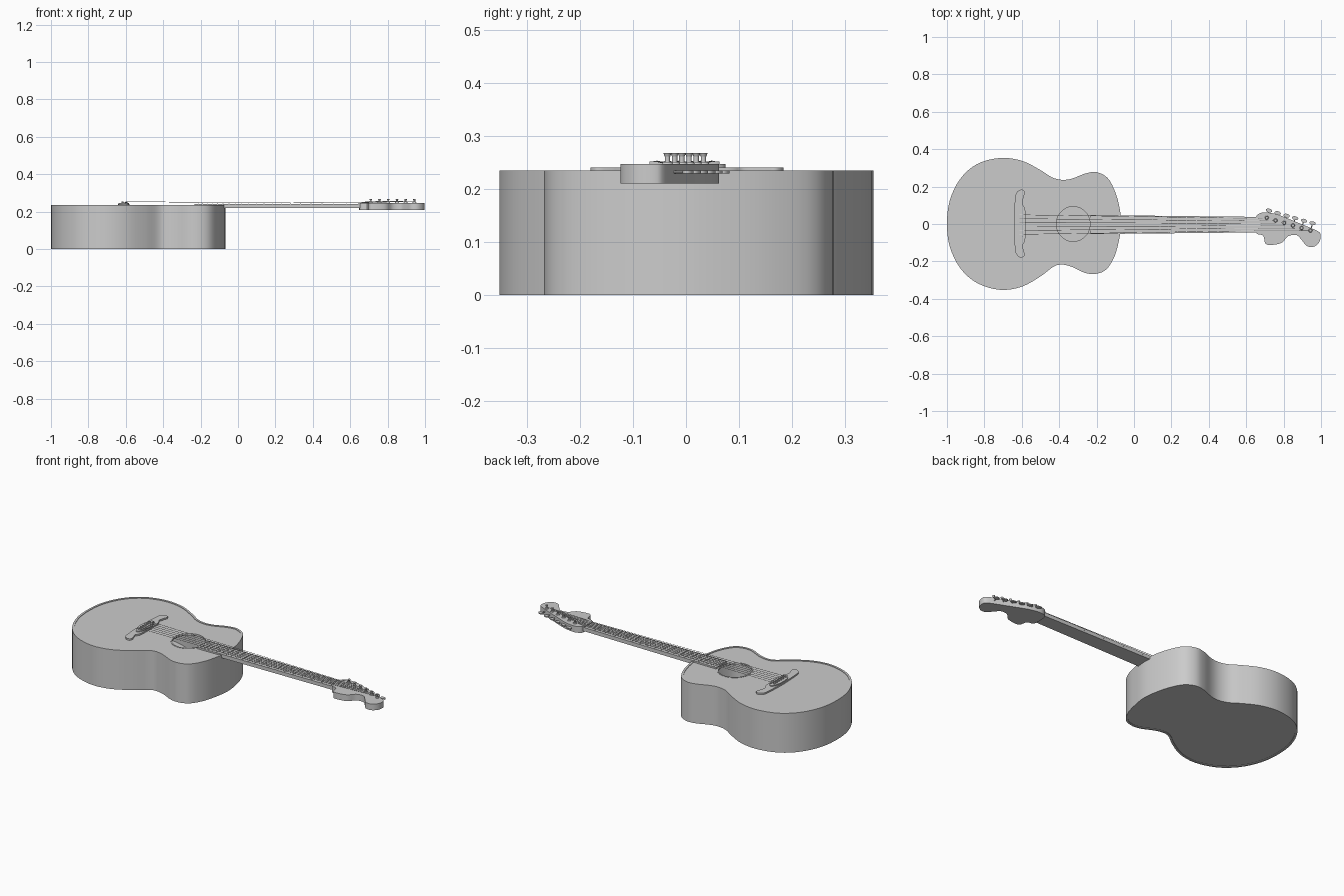
import bpy, math
from mathutils import Vector

if "Cube" in bpy.data.objects:
    bpy.data.objects.remove(bpy.data.objects["Cube"])


def smooth_loop(pts, n=4):
    """Closed Catmull-Rom loop through the given points."""
    out, m = [], len(pts)
    for i in range(m):
        a, b, c, d = (Vector(pts[(i + k) % m]) for k in (-1, 0, 1, 2))
        for s in range(n):
            t = s / n
            out.append(0.5 * (2 * b + (c - a) * t + (2 * a - 5 * b + 4 * c - d) * t * t
                              + (3 * b - a - 3 * c + d) * t ** 3))
    return out


def inset(loop, dist):
    m, out = len(loop), []
    for i in range(m):
        t = (loop[(i + 1) % m] - loop[i - 1]).normalized()
        out.append(loop[i] + Vector((-t.y, t.x)) * dist)
    return out


def ellipse(cx, cy, rx, ry, n=32, rot=0.0):
    out = []
    for i in range(n):
        a = 2 * math.pi * i / n
        u, v = rx * math.cos(a), ry * math.sin(a)
        out.append(Vector((cx + u * math.cos(rot) - v * math.sin(rot),
                           cy + u * math.sin(rot) + v * math.cos(rot))))
    return out


def finish(ob, name):
    ob.name = name
    bpy.ops.object.select_all(action='DESELECT')
    ob.select_set(True)
    bpy.context.view_layer.objects.active = ob
    if ob.type == 'CURVE':
        bpy.ops.object.convert(target='MESH')
        ob = bpy.context.object
    bpy.ops.object.shade_smooth_by_angle(angle=math.radians(35))
    return ob


def plate(name, loops, z0, z1):
    """Flat plate from an outline, further loops are holes."""
    cu = bpy.data.curves.new(name, 'CURVE')
    cu.dimensions = '2D'
    cu.fill_mode = 'BOTH'
    cu.extrude = (z1 - z0) / 2
    for loop in loops:
        sp = cu.splines.new('POLY')
        sp.points.add(len(loop) - 1)
        for p, q in zip(sp.points, loop):
            p.co = (q[0], q[1], 0, 1)
        sp.use_cyclic_u = True
    ob = bpy.data.objects.new(name, cu)
    bpy.context.collection.objects.link(ob)
    ob.location.z = (z0 + z1) / 2
    return finish(ob, name)


def rod(name, a, b, r, r2=None, sides=8):
    a, b = Vector(a), Vector(b)
    bpy.ops.mesh.primitive_cone_add(vertices=sides, radius1=r, radius2=r if r2 is None else r2,
                                    depth=(b - a).length, location=(a + b) / 2)
    ob = bpy.context.object
    ob.rotation_euler = (b - a).to_track_quat('Z', 'Y').to_euler()
    return finish(ob, name)


# Hollow body: sides, back and soundboard
outline = smooth_loop([
    (-1, 0), (-.985, -.12), (-.93, -.235), (-.84, -.315), (-.716, -.352), (-.6, -.335),
    (-.5, -.28), (-.43, -.228), (-.385, -.217), (-.33, -.23), (-.26, -.262), (-.2, -.266),
    (-.145, -.24), (-.103, -.17), (-.08, -.085), (-.068, 0), (-.078, .09), (-.1, .17),
    (-.14, .245), (-.2, .277), (-.26, .27), (-.33, .243), (-.385, .236), (-.44, .25),
    (-.5, .288), (-.6, .338), (-.716, .353), (-.84, .32), (-.93, .24), (-.985, .125)])
inner = inset(outline, .012)
hole = ellipse(-.325, 0, .09, .093, 48)
plate("body_sides", [outline, inner], 0, .235)
plate("body_back", [inner], .003, .012)
plate("soundboard", [inner, hole], .222, .232)
plate("soundhole_ring", [ellipse(-.325, 0, .097, .1, 48), hole], .230, .2335)

# Neck and fretboard
plate("neck", [[(-.075, -.052), (.66, -.044), (.66, .038), (-.075, .046)]], .219, .236)
plate("fretboard", [[(-.232, -.054), (.655, -.045), (.655, .038), (-.232, .048)]], .231, .241)


def neck_half(x):
    return .042 + (.65 - x) * .0102


for i in range(1, 21):
    x = .65 - 1.26 * (1 - 2 ** (-i / 12))
    h = neck_half(x) - .001
    plate("fret", [[(x - .002, -h - .003), (x + .002, -h - .003),
                    (x + .002, h - .003), (x - .002, h - .003)]], .240, .2425)
plate("nut", [[(.645, -.045), (.657, -.045), (.657, .038), (.645, .038)]], .235, .247)
for i in (3, 5, 7, 9, 15, 17):
    x = .65 - 1.26 * (1 - 2 ** (-(i - .5) / 12))
    plate("fret_marker", [ellipse(x, -.003, .006, .006, 12)], .240, .2415)

# Headstock
head = smooth_loop([
    (.652, -.046), (.69, -.062), (.703, -.105), (.735, -.112), (.79, -.1), (.825, -.065),
    (.87, -.06), (.9, -.09), (.925, -.118), (.96, -.122), (.99, -.098), (.998, -.06),
    (.985, -.04), (.93, -.015), (.85, .018), (.77, .05), (.71, .072 - .01), (.675, .058),
    (.652, .036)])
plate("headstock", [head], .21, .247)

# Bridge with curled wings, raised oval, saddle and pins
bridge = smooth_loop([
    (-.605, -.18), (-.585, -.168), (-.59, -.14), (-.597, -.115), (-.582, -.085), (-.58, -.003),
    (-.582, .079), (-.597, .109), (-.59, .145), (-.583, .17), (-.603, .184), (-.63, .165),
    (-.637, .12), (-.64, .07), (-.642, -.003), (-.64, -.07), (-.637, -.12), (-.63, -.16)])
plate("bridge", [bridge], .231, .241)
plate("bridge_oval", [ellipse(-.611, -.003, .028, .078)], .240, .247)
plate("saddle", [ellipse(-.598, -.003, .006, .066, 24)], .246, .252)

# Strings, posts and tuners, one set per string
for i in range(6):
    k = i / 5
    yb, yn = .049 - .104 * k, .03 - .066 * k
    post = Vector((.71 + .233 * k, .033 - .068 * k, 0))
    rod("bridge_pin", (-.617, yb, .24), (-.617, yb, .253), .005, .006, 10)
    path = [(-.617, yb, .248), (-.598, yb, .2525), (.651, yn, .2475), (post.x, post.y, .256)]
    for a, b in zip(path, path[1:]):
        rod("string", a, b, .0013, sides=6)
    rod("post_base", post + Vector((0, 0, .246)), post + Vector((0, 0, .251)), .011, .009, 12)
    rod("tuning_post", post + Vector((0, 0, .25)), post + Vector((0, 0, .262)), .005, .005, 12)
    rod("post_cap", post + Vector((0, 0, .261)), post + Vector((0, 0, .268)), .005, .008, 12)
    button = post + Vector((.012, .039, .232))
    rod("tuner_shaft", post + Vector((0, 0, .232)), button, .003)
    plate("tuner_button", [ellipse(button.x, button.y, .017, .010, 20, -.25)], .229, .235)
